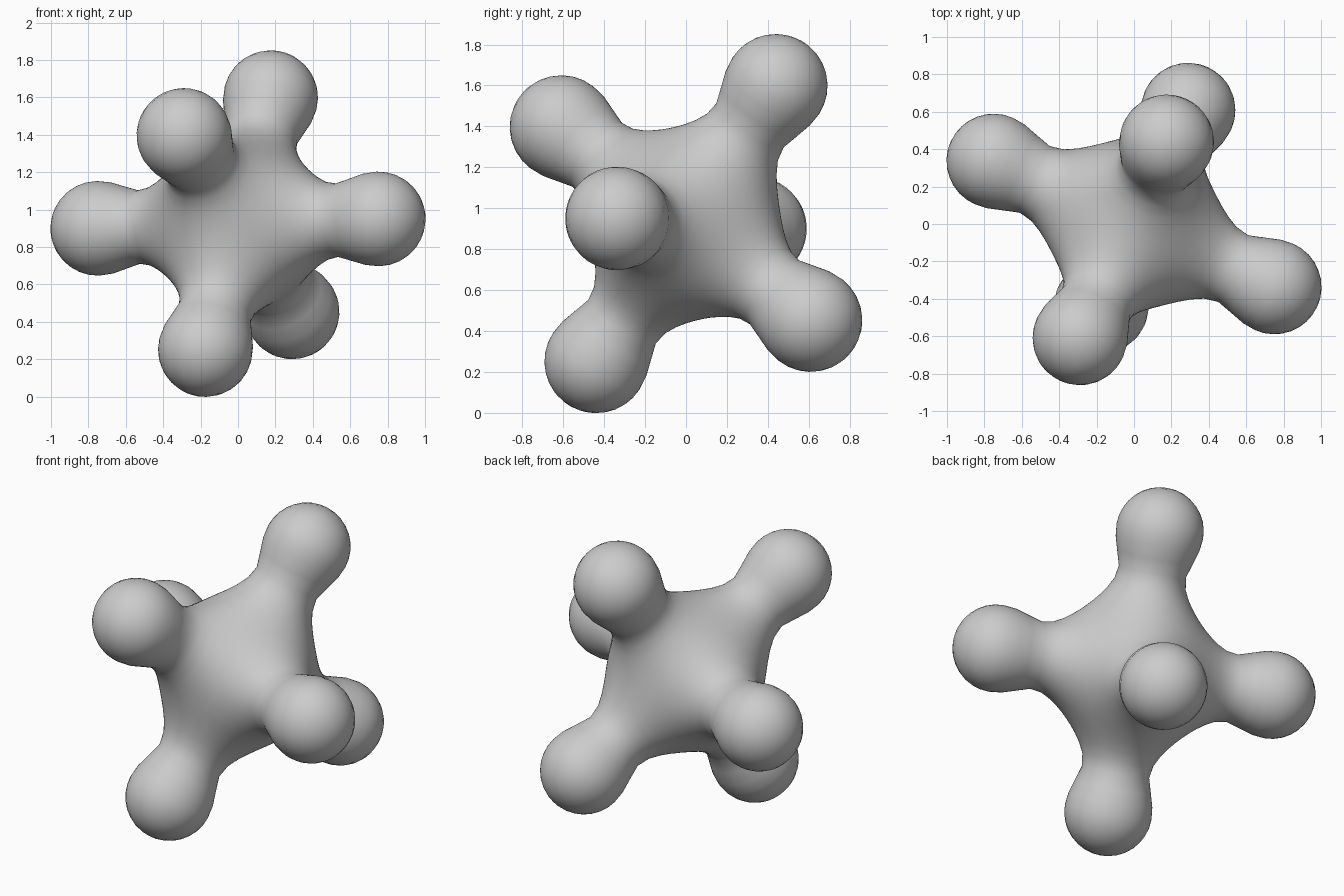
import bpy, bmesh, math
from mathutils import Vector

if "Cube" in bpy.data.objects:
    bpy.data.objects.remove(bpy.data.objects["Cube"])

CENTRE = Vector((0, 0, 0.925))
REACH, BALL, NECK, FILLET, BLEND = 0.823, 0.247, 0.187, 0.44, 0.11
N = 32  # grid cells across each arm's patch

# three perpendicular arm axes, tilted so the model stands on one knob
ax = Vector((0.175, 0.44, 0.675)).normalized()
bx = Vector((-0.29, -0.61, 0.475))
bx = (bx - ax * bx.dot(ax)).normalized()
cx = ax.cross(bx)
AXES = (ax, bx, cx)


def field(p):
    """Signed distance: three rounded bars with a round fillet, plus six knobs."""
    fill, near, ball = 0.0, 9.0, 9.0
    for i in range(3):
        q = p.copy()
        q[i] = max(abs(p[i]) - REACH, 0)
        d = q.length - NECK
        near = min(near, d)
        fill += max(FILLET - d, 0) ** 2
        q[i] = abs(p[i]) - REACH
        ball = min(ball, q.length - BALL)
    body = max(near, FILLET) - math.sqrt(fill) if near > FILLET else FILLET - math.sqrt(fill)
    h = max(BLEND - abs(body - ball), 0) / BLEND
    return min(body, ball) - h * h * BLEND / 4


def surface(start, direction):
    """Find where a ray from inside leaves the body."""
    direction = direction.normalized()
    lo, hi = 0.0, 0.6
    for _ in range(18):
        mid = (lo + hi) / 2
        if field(start + direction * mid) < 0:
            lo = mid
        else:
            hi = mid
    return start + direction * lo


def arm_point(k, sign, u, v):
    """Map a square patch onto one arm: border joins neighbours, middle is the tip."""
    axis, side = Vector((0, 0, 0)), Vector((0, 0, 0))
    axis[k] = sign
    m = max(abs(u), abs(v))
    if m < 1e-6:
        return surface(axis * REACH, axis)
    side[(k + 1) % 3], side[(k + 2) % 3] = u / m, v / m
    round_side = side.normalized()
    s = 1 - m
    if s < 0.5:
        q = s / 0.5
        return surface(axis * REACH * q, side.lerp(round_side, q) + axis * (1 - q))
    ang = math.pi * (1 - s)
    return surface(axis * REACH, axis * math.cos(ang) + round_side * math.sin(ang))


def warp(i):
    # even angular spacing around each arm
    return -1 + 2 * i / N


bm = bmesh.new()
for k in range(3):
    for sign in (-1, 1):
        grid = []
        for i in range(N + 1):
            row = []
            for j in range(N + 1):
                p = arm_point(k, sign, warp(i), warp(j))
                w = sum((AXES[n] * p[n] for n in range(3)), Vector())
                row.append(bm.verts.new(w + CENTRE))
            grid.append(row)
        for i in range(N):
            for j in range(N):
                bm.faces.new((grid[i][j], grid[i + 1][j], grid[i + 1][j + 1], grid[i][j + 1]))

# weld the six arm patches into one skin
bmesh.ops.remove_doubles(bm, verts=bm.verts, dist=0.0005)
bmesh.ops.recalc_face_normals(bm, faces=bm.faces)
for f in bm.faces:
    f.smooth = True
mesh = bpy.data.meshes.new("six_knob_jack")
bm.to_mesh(mesh)
bm.free()
bpy.context.collection.objects.link(bpy.data.objects.new("six_knob_jack", mesh))
